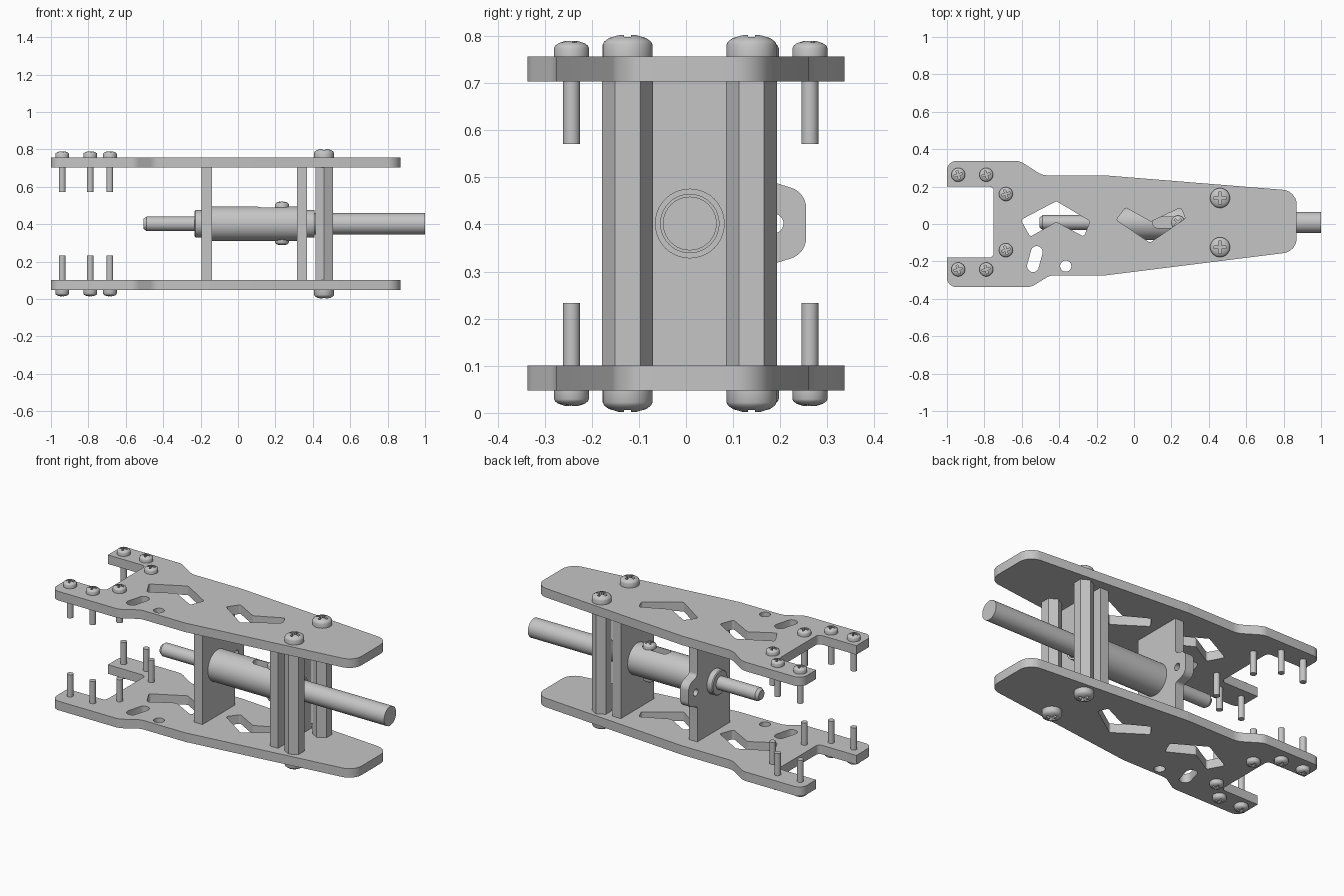
import bpy, bmesh, math
from mathutils import Matrix, Vector

if "Cube" in bpy.data.objects:
    bpy.data.objects.remove(bpy.data.objects["Cube"], do_unlink=True)

steel = bpy.data.materials.new("grey_metal")
steel.use_nodes = True
GREY = (0.56, 0.56, 0.56, 1)
steel.diffuse_color = GREY
steel.node_tree.nodes["Principled BSDF"].inputs["Base Color"].default_value = GREY

AXIS_Y, AXIS_Z = 0.008, 0.402
ALONG_X = Matrix(((0, 0, 1, 0), (1, 0, 0, 0), (0, 1, 0, 0), (0, 0, 0, 1)))


def add(name, mesh, matrix=None):
    ob = bpy.data.objects.new(name, mesh)
    bpy.context.collection.objects.link(ob)
    if matrix is not None:
        ob.matrix_world = matrix
    return ob


def finish(mesh):
    """Clean a mesh, shade it smooth with sharp edges and give it the metal."""
    bm = bmesh.new()
    bm.from_mesh(mesh)
    bmesh.ops.remove_doubles(bm, verts=bm.verts, dist=0.0001)
    bmesh.ops.recalc_face_normals(bm, faces=bm.faces)
    bm.to_mesh(mesh)
    bm.free()
    mesh.materials.clear()
    mesh.materials.append(steel)
    mesh.shade_smooth()
    mesh.set_sharp_from_angle(angle=math.radians(30))
    return mesh


def baked(ob):
    dg = bpy.context.evaluated_depsgraph_get()
    dg.update()
    return bpy.data.meshes.new_from_object(ob.evaluated_get(dg))


def prism(name, outlines, low, high, matrix=None):
    """Extrude a flat outline; the outlines after the first are holes."""
    curve = bpy.data.curves.new(name, "CURVE")
    curve.dimensions, curve.fill_mode = "2D", "BOTH"
    curve.extrude = (high - low) / 2
    for outline in outlines:
        spline = curve.splines.new("POLY")
        spline.points.add(len(outline) - 1)
        for point, (x, y) in zip(spline.points, outline):
            point.co = (x, y, 0, 1)
        spline.use_cyclic_u = True
    temp = add(name + "_outline", curve)
    mesh = baked(temp)
    bpy.data.objects.remove(temp, do_unlink=True)
    mesh.transform(Matrix.Translation((0, 0, (low + high) / 2)))
    return add(name, finish(mesh), matrix)


def lathe(name, profile, matrix=None):
    """Turn a (radius, height) profile around z."""
    bm = bmesh.new()
    verts = [bm.verts.new((r, 0, z)) for r, z in profile]
    edges = [bm.edges.new(pair) for pair in zip(verts, verts[1:])]
    bmesh.ops.spin(bm, geom=verts + edges, cent=(0, 0, 0), axis=(0, 0, 1),
                   angle=math.tau, steps=40)
    mesh = bpy.data.meshes.new(name)
    bm.to_mesh(mesh)
    bm.free()
    return add(name, finish(mesh), matrix)


def cut(ob, cutter):
    """Subtract the cutter and keep the result as plain mesh."""
    mod = ob.modifiers.new("cut", "BOOLEAN")
    mod.operation, mod.solver, mod.object = "DIFFERENCE", "EXACT", cutter
    cutter.hide_render = True
    mesh = baked(ob)
    ob.modifiers.clear()
    ob.data = finish(mesh)
    bpy.data.objects.remove(cutter, do_unlink=True)


def fillet(corners, steps=6):
    """Round each (x, y, radius) corner of a polygon."""
    out = []
    for i, (x, y, r) in enumerate(corners):
        p = Vector((x, y))
        a = (Vector(corners[i - 1][:2]) - p).normalized()
        b = (Vector(corners[(i + 1) % len(corners)][:2]) - p).normalized()
        if r == 0:
            out.append(p)
            continue
        half = a.angle(b) / 2
        centre = p + (a + b).normalized() * (r / math.sin(half))
        start = p + a * (r / math.tan(half)) - centre
        end = p + b * (r / math.tan(half)) - centre
        out += [centre + start.lerp(end, k / steps).normalized() * r
                for k in range(steps + 1)]
    return [tuple(p) for p in out]


def stadium(p, q, r, steps=12):
    """Slot outline between two points; a circle when they coincide."""
    p, q = Vector(p), Vector(q)
    base = math.atan2(q.y - p.y, q.x - p.x) + math.pi / 2
    return [tuple(c + r * Vector((math.cos(t), math.sin(t))))
            for c, off in ((p, 0), (q, math.pi))
            for t in (base + off + math.pi * k / steps for k in range(steps))]


# Side plates with chevron windows, a slot and a round hole
outline = fillet([
    (-1, .337, .05), (-.61, .337, .08), (-.49, .26, .1), (-.155, .26, .1),
    (.87, .177, .08), (.87, -.147, .08), (-.155, -.275, .1), (-.45, -.275, .08),
    (-.55, -.337, .08), (-1, -.337, .05), (-1, -.18, 0), (-.75, -.18, .025),
    (-.75, .2, .025), (-1, .2, 0)])
window_rear = fillet([(-.605, .022, .012), (-.415, .122, .012), (-.235, .015, .012),
                      (-.268, -.068, .012), (-.415, .012, .012), (-.555, -.068, .012)])
window_front = fillet([(-.095, .022, .012), (-.045, .088, .012), (.09, .012, .012),
                       (.25, .088, .012), (.275, .03, .012), (.085, -.1, .012)])
holes = [window_rear, window_front, stadium((-.52, -.15), (-.54, -.225), .032),
         stadium((-.365, -.225), (-.365, -.225), .03)]
LOW, HIGH, THICK = .047, .757, .054
prism("lower_plate", [outline] + holes, LOW, LOW + THICK)
prism("upper_plate", [outline] + holes, HIGH - THICK, HIGH)


# Pan head screws with cross recess
def screw_mesh(name, r, h, shaft_r, shaft_len):
    ob = lathe(name, [(0, h), (r * .4, h * .97), (r * .75, h * .84), (r * .94, h * .68),
                      (r, h * .54), (r, 0), (shaft_r, 0), (shaft_r, -shaft_len), (0, -shaft_len)])
    w, l = r * .14, r * .62
    arms = [(w, w), (w, l), (-w, l), (-w, w), (-l, w), (-l, -w),
            (-w, -w), (-w, -l), (w, -l), (w, -w), (l, -w), (l, w)]
    cut(ob, prism("cross_cutter", [arms], h * .4, h * 1.5))
    mesh = ob.data
    bpy.data.objects.remove(ob, do_unlink=True)
    return mesh


small = screw_mesh("small_screw", .037, .033, .018, .186)
large = screw_mesh("large_screw", .053, .046, .025, .05)
FLIP = Matrix.Rotation(math.pi, 4, "X")


def screw_pair(name, mesh, x, y, top, bottom, turn=0.0):
    spin = Matrix.Rotation(turn, 4, "Z")
    add("upper_" + name, mesh, Matrix.Translation((x, y, top)) @ spin)
    add("lower_" + name, mesh, Matrix.Translation((x, y, bottom)) @ FLIP @ spin)


for x, dy in ((-.94, .253), (-.79, .253), (-.685, .15)):
    for side in (1, -1):
        screw_pair("plate_screw", small, x, .01 + side * dy, HIGH, LOW, .3)
screw_pair("body_screw", small, .235, AXIS_Y, .488, .32, .8)

# Hexagonal standoffs with their large screws
for y in (-.124, .139):
    hexagon = [(.46 + .054 * math.sin(k * math.pi / 3), y + .054 * math.cos(k * math.pi / 3))
               for k in range(6)]
    prism("hex_standoff", [hexagon], LOW + THICK, HIGH - THICK)
    screw_pair("standoff_screw", large, .46, y, HIGH, LOW)

# Cross walls: the rear one carries a lug with a hole
z0, z1 = LOW + THICK, HIGH - THICK
prism("front_wall", [[(-.15, z0), (.165, z0), (.165, z1), (-.15, z1)]], .315, .37, ALONG_X)
lugged = fillet([(-.135, z0, 0), (.172, z0, 0), (.172, .312, .02), (.255, .338, .045),
                 (.255, .468, .045), (.172, .494, .02), (.172, z1, 0), (-.135, z1, 0)])
prism("rear_wall", [lugged, stadium((.186, AXIS_Z), (.186, AXIS_Z), .021)],
      -.195, -.14, ALONG_X)

# Central body, collars and shafts
axis = Matrix.Translation((0, AXIS_Y, AXIS_Z)) @ ALONG_X
body = lathe("body_tube", [(0, -.15), (.093, -.15), (.093, .325), (0, .325)], axis)
cut(body, prism("slot_cutter", [stadium((.13, AXIS_Y), (.245, AXIS_Y), .03)], .455, .53))
lathe("rear_collar", [(0, -.232), (.068, -.232), (.073, -.227), (.073, -.18), (0, -.18)], axis)
lathe("front_collar", [(0, .36), (.074, .36), (.074, .408), (.062, .408), (.062, .39), (0, .39)], axis)
lathe("rear_shaft", [(0, -.505), (.027, -.505), (.039, -.488), (.039, -.2), (0, -.2)], axis)
lathe("front_shaft", [(0, .36), (.057, .36), (.057, 1), (0, 1)], axis)
